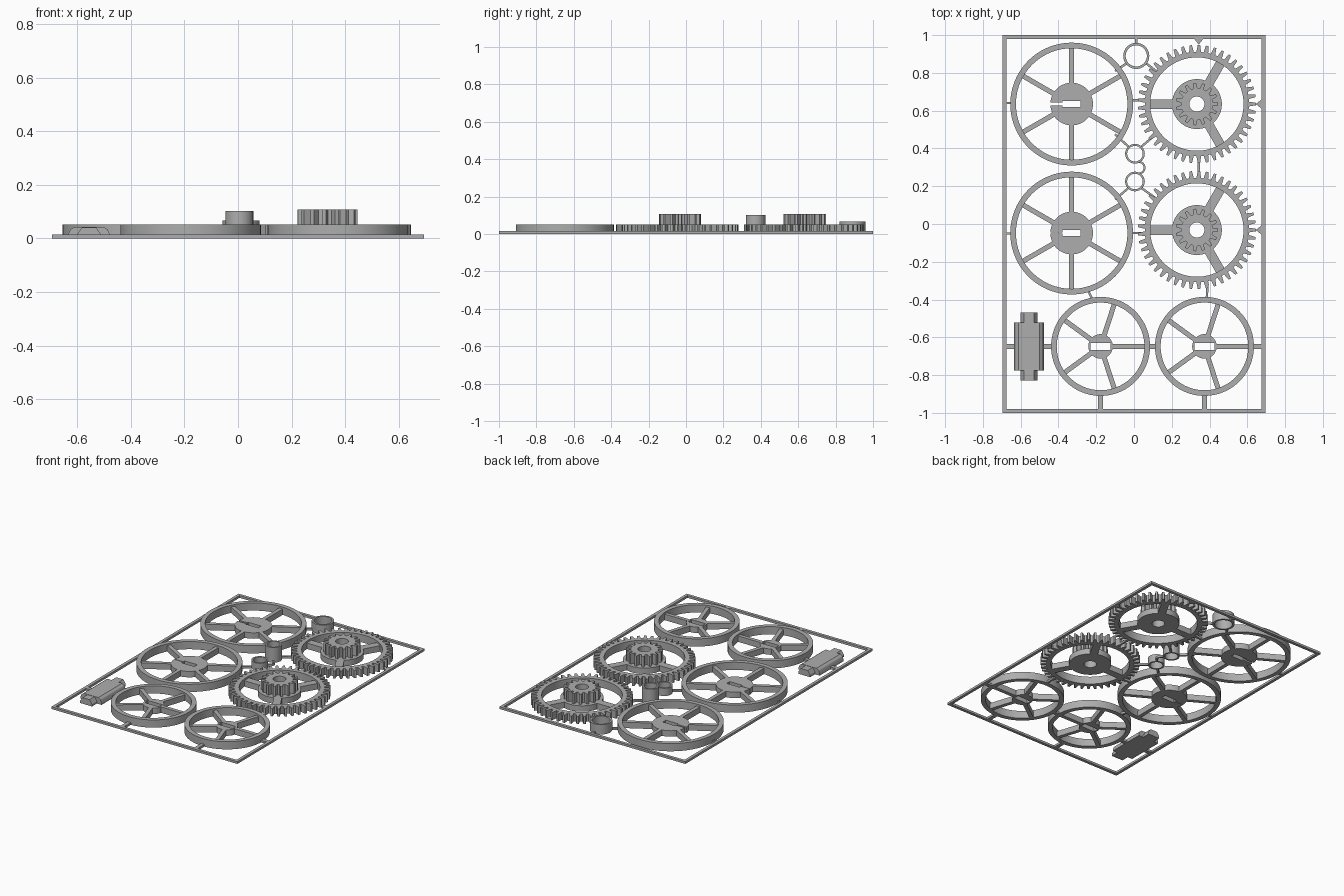
import bpy, bmesh
from math import sin, cos, pi, radians, hypot, atan2, asin
from mathutils import Matrix

cube = bpy.data.objects.get("Cube")
if cube:
    bpy.data.objects.remove(cube, do_unlink=True)

grey = bpy.data.materials.new("plain grey")
grey.use_nodes = True
GREY = (0.42, 0.42, 0.42, 1)
grey.diffuse_color = GREY
grey.node_tree.nodes["Principled BSDF"].inputs["Base Color"].default_value = GREY

RIM_TOP = 0.052
WEB_TOP = 0.04
RUNNER_TOP = 0.015


# Outline helpers
def circle(r, n=72):
    return [(r * cos(2 * pi * i / n), r * sin(2 * pi * i / n)) for i in range(n)]


def rect(hx, hy):
    return [(-hx, -hy), (hx, -hy), (hx, hy), (-hx, hy)]


def toothed(tip, root, n):
    pts = []
    for i in range(n):
        for f, r in ((-0.32, root), (-0.15, tip), (0.15, tip), (0.32, root)):
            a = 2 * pi * (i + f) / n
            pts.append((r * cos(a), r * sin(a)))
    return pts


def split_hub(r, hx, hy, slit):
    """Disc with a slot that opens to the left through a narrow slit."""
    start = pi - asin(slit / r)
    n = 64
    pts = [(r * cos(start - 2 * start * i / n), r * sin(start - 2 * start * i / n))
           for i in range(n + 1)]
    return pts + [(-hx, -slit), (-hx, -hy), (hx, -hy), (hx, hy), (-hx, hy), (-hx, slit)]


def plate(name, outlines, z0, z1, at=(0, 0), turn=0, upright=False):
    """Extrude filled outlines; inner outlines become holes."""
    cu = bpy.data.curves.new(name, 'CURVE')
    cu.dimensions, cu.fill_mode = '2D', 'BOTH'
    cu.extrude = (z1 - z0) / 2
    for pts in outlines:
        sp = cu.splines.new('POLY')
        sp.points.add(len(pts) - 1)
        for p, (x, y) in zip(sp.points, pts):
            p.co = (x, y, 0, 1)
        sp.use_cyclic_u = True
    tmp = bpy.data.objects.new(name, cu)
    bpy.context.collection.objects.link(tmp)
    dg = bpy.context.evaluated_depsgraph_get()
    me = bpy.data.meshes.new_from_object(tmp.evaluated_get(dg))
    bpy.data.objects.remove(tmp, do_unlink=True)
    bpy.data.curves.remove(cu)
    if upright:
        m = Matrix.Translation((at[0], at[1], 0)) @ Matrix.Rotation(pi / 2, 4, 'X')
    else:
        m = Matrix.Translation((at[0], at[1], (z0 + z1) / 2)) @ Matrix.Rotation(turn, 4, 'Z')
    bm = bmesh.new()
    bm.from_mesh(me)
    bmesh.ops.remove_doubles(bm, verts=bm.verts, dist=1e-5)
    bm.transform(m)
    bmesh.ops.recalc_face_normals(bm, faces=bm.faces)
    bm.to_mesh(me)
    bm.free()
    me.name = name
    me.materials.clear()
    me.materials.append(grey)
    ob = bpy.data.objects.new(name, me)
    bpy.context.collection.objects.link(ob)
    bpy.ops.object.select_all(action='DESELECT')
    ob.select_set(True)
    bpy.context.view_layer.objects.active = ob
    bpy.ops.object.shade_smooth_by_angle(angle=radians(25))
    return ob


def bar(name, a, b, width, top):
    dx, dy = b[0] - a[0], b[1] - a[1]
    mid = ((a[0] + b[0]) / 2, (a[1] + b[1]) / 2)
    return plate(name, [rect(hypot(dx, dy) / 2, width / 2)], 0, top, mid, atan2(dy, dx))


def spokes(name, at, r0, r1, width, count, first):
    for i in range(count):
        a = radians(first) + 2 * pi * i / count
        bar(f"{name}_spoke_{i + 1}",
            (at[0] + r0 * cos(a), at[1] + r0 * sin(a)),
            (at[0] + r1 * cos(a), at[1] + r1 * sin(a)), width, WEB_TOP)


# Outer frame
plate("frame", [rect(0.695, 1.0), rect(0.675, 0.98)], 0, RUNNER_TOP)

# Large spoked wheels
for name, at, slit in (("rear_large_wheel", (-0.33, 0.635), 0.007),
                       ("middle_large_wheel", (-0.33, -0.048), 0.002)):
    plate(name + "_rim", [circle(0.325, 96), circle(0.295, 96)], 0, RIM_TOP, at)
    plate(name + "_hub", [split_hub(0.113, 0.048, 0.016, slit)], 0, WEB_TOP, at)
    spokes(name, at, 0.108, 0.3, 0.026, 6, 30)

# Small spoked wheels
for name, at in (("left_small_wheel", (0.373, -0.648)), ("right_small_wheel", (-0.177, -0.648))):
    plate(name + "_rim", [circle(0.262, 96), circle(0.232, 96)], 0, RIM_TOP, at)
    plate(name + "_hub", [circle(0.065, 48), rect(0.053, 0.018)], 0, WEB_TOP, at)
    spokes(name, at, 0.061, 0.237, 0.026, 5, 0)

# Compound gears: toothed rim, three-armed web and raised pinion
for name, at in (("rear_gear", (0.333, 0.635)), ("middle_gear", (0.333, -0.032))):
    plate(name + "_rim", [toothed(0.313, 0.276, 45), circle(0.247, 96)], 0, RIM_TOP, at)
    plate(name + "_hub", [circle(0.132), circle(0.04, 32)], 0, WEB_TOP, at)
    spokes(name, at, 0.122, 0.255, 0.05, 3, 60)
    plate(name + "_pinion", [toothed(0.113, 0.084, 15), circle(0.04, 32)], WEB_TOP, 0.108, at)

# Loose collars and the curved link between two of them
for name, at, outer, inner, top in (("wide_collar", (0.012, 0.89), 0.069, 0.056, 0.066),
                                    ("tall_collar", (0.005, 0.372), 0.052, 0.041, 0.102),
                                    ("short_collar", (0.005, 0.225), 0.052, 0.041, RIM_TOP)):
    plate(name, [circle(outer, 48), circle(inner, 48)], 0, top, at)
arc = [radians(-100 + 10 * i) for i in range(21)]
plate("collar_link", [[(0.036 * cos(a), 0.036 * sin(a)) for a in arc]
                      + [(0.026 * cos(a), 0.026 * sin(a)) for a in reversed(arc)]],
      0, RUNNER_TOP, (0.025, 0.298))

# Bracket block with sloped sides and a narrower tab through both ends
body = [(-0.079, 0), (0.079, 0), (0.079, 0.012), (0.07, 0.032), (0.055, 0.043),
        (-0.055, 0.043), (-0.07, 0.032), (-0.079, 0.012)]
tab = [(-0.044, 0), (0.044, 0), (0.044, 0.015), (0.026, 0.041), (-0.026, 0.041), (-0.044, 0.015)]
plate("block_body", [body], -0.1275, 0.1275, (-0.556, -0.648), upright=True)
plate("block_tab", [tab], -0.18, 0.18, (-0.556, -0.648), upright=True)

# Thin runners holding the parts together
thin = [((-0.68, 0.64), (-0.65, 0.64)), ((-0.68, -0.05), (-0.65, -0.05)),
        ((-0.01, 0.655), (0.04, 0.655)), ((-0.01, -0.048), (0.04, -0.048)),
        ((0.012, 0.955), (0.012, 0.985)), ((-0.04, 0.85), (-0.1, 0.81)),
        ((0.065, 0.85), (0.13, 0.8)), ((-0.03, 0.41), (-0.1, 0.475)),
        ((0.04, 0.41), (0.11, 0.47)), ((-0.03, 0.19), (-0.1, 0.13)),
        ((0.04, 0.19), (0.11, 0.14)), ((0.343, 0.345), (0.343, 0.265)),
        ((0.39, -0.32), (0.385, -0.395)), ((-0.245, -0.35), (-0.22, -0.4))]
for i, (a, b) in enumerate(thin):
    bar(f"thin_runner_{i + 1}", a, b, 0.012, RUNNER_TOP)
thick = [((-0.68, -0.648), (-0.63, -0.648)), ((-0.48, -0.648), (-0.435, -0.648)),
         ((0.08, -0.648), (0.117, -0.648)), ((0.63, -0.648), (0.68, -0.648)),
         ((-0.177, -0.905), (-0.177, -0.985)), ((0.373, -0.905), (0.373, -0.985))]
for i, (a, b) in enumerate(thick):
    bar(f"thick_runner_{i + 1}", a, b, 0.026, RUNNER_TOP)

# Pointed gates where the gears meet the frame
gate = [(-0.035, 0), (0, -0.028), (0, 0.028)]
for name, at, turn in (("rear_gear_side_gate", (0.68, 0.635), 0),
                       ("middle_gear_side_gate", (0.68, -0.032), 0),
                       ("rear_gear_end_gate", (0.343, 0.985), pi / 2)):
    plate(name, [gate], 0, RUNNER_TOP, at, turn)
